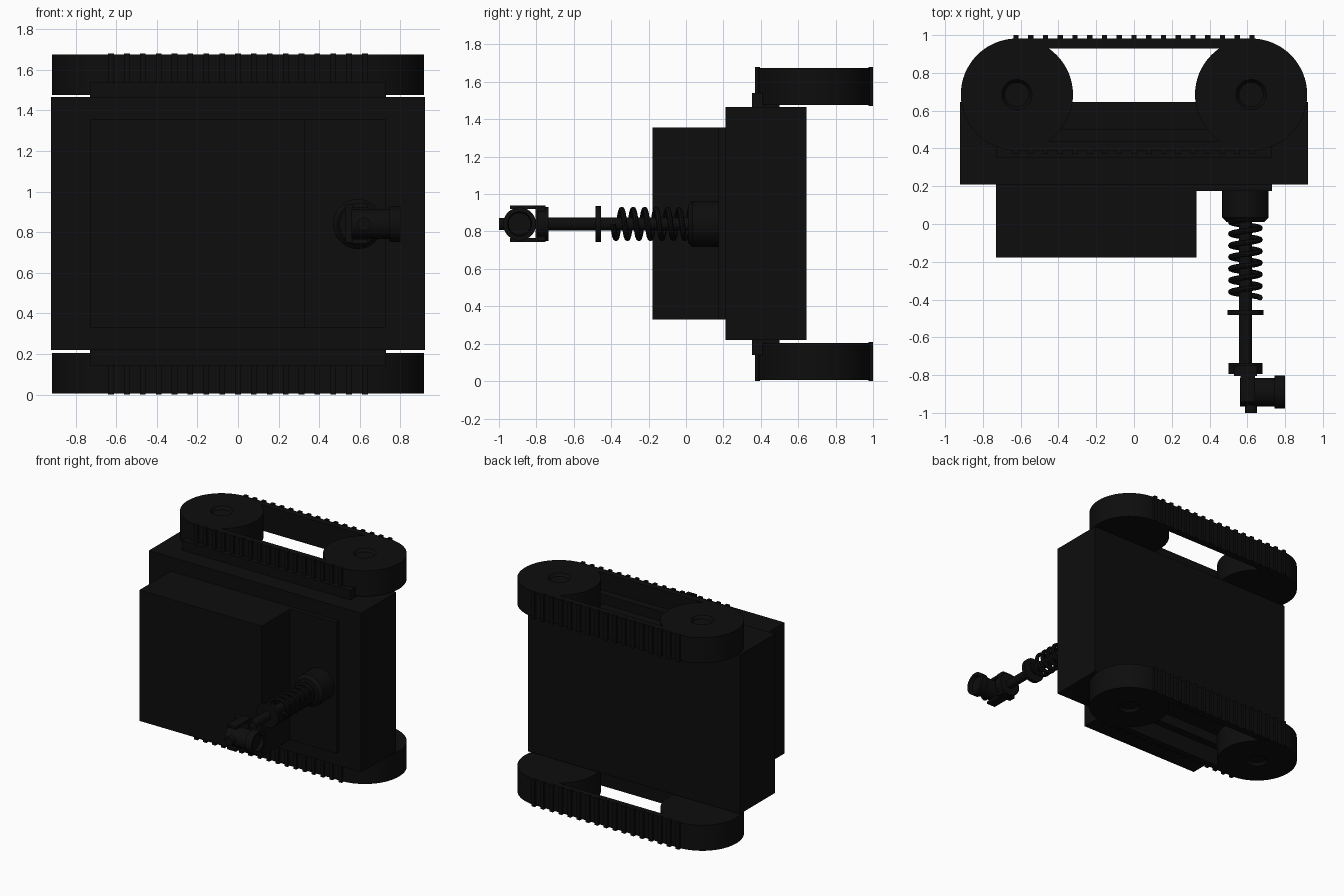
import bpy, bmesh, math
from mathutils import Vector, Matrix

if "Cube" in bpy.data.objects:
    bpy.data.objects.remove(bpy.data.objects["Cube"])

CZ = 0.84                      # mirror plane height, also the arm axis
AX = 0.59                      # arm x position

mat = bpy.data.materials.new("black_plastic")
mat.diffuse_color = (0.004, 0.004, 0.004, 1)
mat.use_nodes = True
mat.node_tree.nodes["Principled BSDF"].inputs["Base Color"].default_value = mat.diffuse_color


def finish(name, bm, smooth=False):
    bmesh.ops.recalc_face_normals(bm, faces=bm.faces)
    me = bpy.data.meshes.new(name)
    bm.to_mesh(me)
    bm.free()
    ob = bpy.data.objects.new(name, me)
    bpy.context.collection.objects.link(ob)
    me.materials.append(mat)
    if smooth:
        bpy.ops.object.select_all(action='DESELECT')
        ob.select_set(True)
        bpy.context.view_layer.objects.active = ob
        bpy.ops.object.shade_smooth_by_angle(angle=math.radians(35))
    return ob


def add_box(bm, x0, x1, y0, y1, z0, z1):
    m = Matrix.Translation(((x0 + x1) / 2, (y0 + y1) / 2, (z0 + z1) / 2))
    m = m @ Matrix.Diagonal((x1 - x0, y1 - y0, z1 - z0, 1))
    bmesh.ops.create_cube(bm, size=1, matrix=m)


def box(name, *b):
    bm = bmesh.new()
    add_box(bm, *b)
    return finish(name, bm)


def lathe(name, origin, axis, profile, n=48):
    """Revolve (radius, distance along axis) points into a closed solid."""
    bm = bmesh.new()
    rot = Vector((0, 0, 1)).rotation_difference(Vector(axis)).to_matrix()
    o = Vector(origin)
    rings = [[bm.verts.new(o + rot @ Vector((r * math.cos(2 * math.pi * i / n),
                                             r * math.sin(2 * math.pi * i / n), h)))
              for i in range(n)] for r, h in profile]
    for a, b in zip(rings, rings[1:]):
        for i in range(n):
            j = (i + 1) % n
            bm.faces.new((a[i], a[j], b[j], b[i]))
    bm.faces.new(rings[0])
    bm.faces.new(rings[-1])
    return finish(name, bm, True)


def cyl(name, origin, axis, r, length, n=32):
    return lathe(name, origin, axis, [(r, 0), (r, length)], n)


# Hull, deck plate and raised equipment box
box("hull", -0.92, 0.92, 0.21, 0.645, 0.22, 1.465)
box("deck_plate", -0.73, 0.73, 0.175, 0.21, 0.33, 1.355)
box("equipment_box", -0.73, 0.33, -0.178, 0.21, 0.33, 1.355)

# Track units on both sides
for side, s in (("upper", 1), ("lower", -1)):
    def zr(a, b):
        return sorted((CZ + s * a, CZ + s * b))
    box(side + "_track_rail", -0.73, 0.73, 0.352, 0.50, *zr(0.62, 0.70))
    for end, sx in (("left", -1), ("right", 1)):
        # Wheel with a shallow hub recess on its outer face
        lathe(f"{side}_{end}_wheel", (sx * 0.62, 0.685, CZ + s * 0.635), (0, 0, s),
              [(0.297, 0), (0.297, 0.2), (0.08, 0.2), (0.065, 0.18), (0.01, 0.18)], 64)
    bm = bmesh.new()
    for y0, y1 in ((0.93, 0.982), (0.388, 0.44)):
        add_box(bm, -0.62, 0.62, y0, y1, *zr(0.635, 0.835))
    finish(side + "_track_belt", bm)
    bm = bmesh.new()
    for i in range(17):
        x = -0.625 + i * 1.25 / 16
        for y0, y1 in ((0.975, 1.0), (0.37, 0.395)):
            add_box(bm, x - 0.014, x + 0.014, y0, y1, *zr(0.63, 0.84))
    finish(side + "_track_treads", bm)

# Arm base, rod and collars
lathe("arm_base", (AX, 0.19, CZ), (0, -1, 0),
      [(0.123, 0), (0.123, 0.155), (0.10, 0.18), (0.05, 0.18)])
cyl("arm_rod", (AX, 0.05, CZ), (0, -1, 0), 0.035, 0.84)
cyl("arm_stop_collar", (AX, -0.455, CZ), (0, -1, 0), 0.095, 0.028)
cyl("arm_head_collar", (AX, -0.735, CZ), (0, -1, 0), 0.09, 0.06)

# Spring around the rod
bm = bmesh.new()
turns, steps, sides, R, wire = 7, 28, 8, 0.077, 0.015
prev = None
for k in range(turns * steps + 1):
    t = 2 * math.pi * k / steps
    radial = Vector((math.cos(t), 0, math.sin(t)))
    c = Vector((AX, 0.04 - 0.43 * k / (turns * steps), CZ)) + radial * R
    ring = [bm.verts.new(c + wire * (radial * math.cos(a) + Vector((0, 1, 0)) * math.sin(a)))
            for a in (2 * math.pi * i / sides for i in range(sides))]
    if prev:
        for i in range(sides):
            j = (i + 1) % sides
            bm.faces.new((prev[i], prev[j], ring[j], ring[i]))
    else:
        bm.faces.new(ring)
    prev = ring
bm.faces.new(prev)
finish("arm_spring", bm, True)

# Fork holding the camera
bm = bmesh.new()
add_box(bm, AX - 0.06, AX + 0.06, -0.805, -0.75, CZ - 0.09, CZ + 0.095)
add_box(bm, AX - 0.025, AX + 0.05, -0.94, -0.75, CZ + 0.08, CZ + 0.1)
add_box(bm, AX - 0.025, AX + 0.05, -0.94, -0.75, CZ - 0.095, CZ - 0.075)
finish("camera_fork", bm)

# Camera barrel with lens hood, plus rear knob
lathe("camera", (0.56, -0.89, CZ), (1, 0, 0),
      [(0.075, 0), (0.075, 0.185), (0.088, 0.185), (0.088, 0.24), (0.065, 0.24), (0.06, 0.215)])
cyl("camera_knob", (0.62, -0.95, CZ), (0, -1, 0), 0.032, 0.05, 24)
